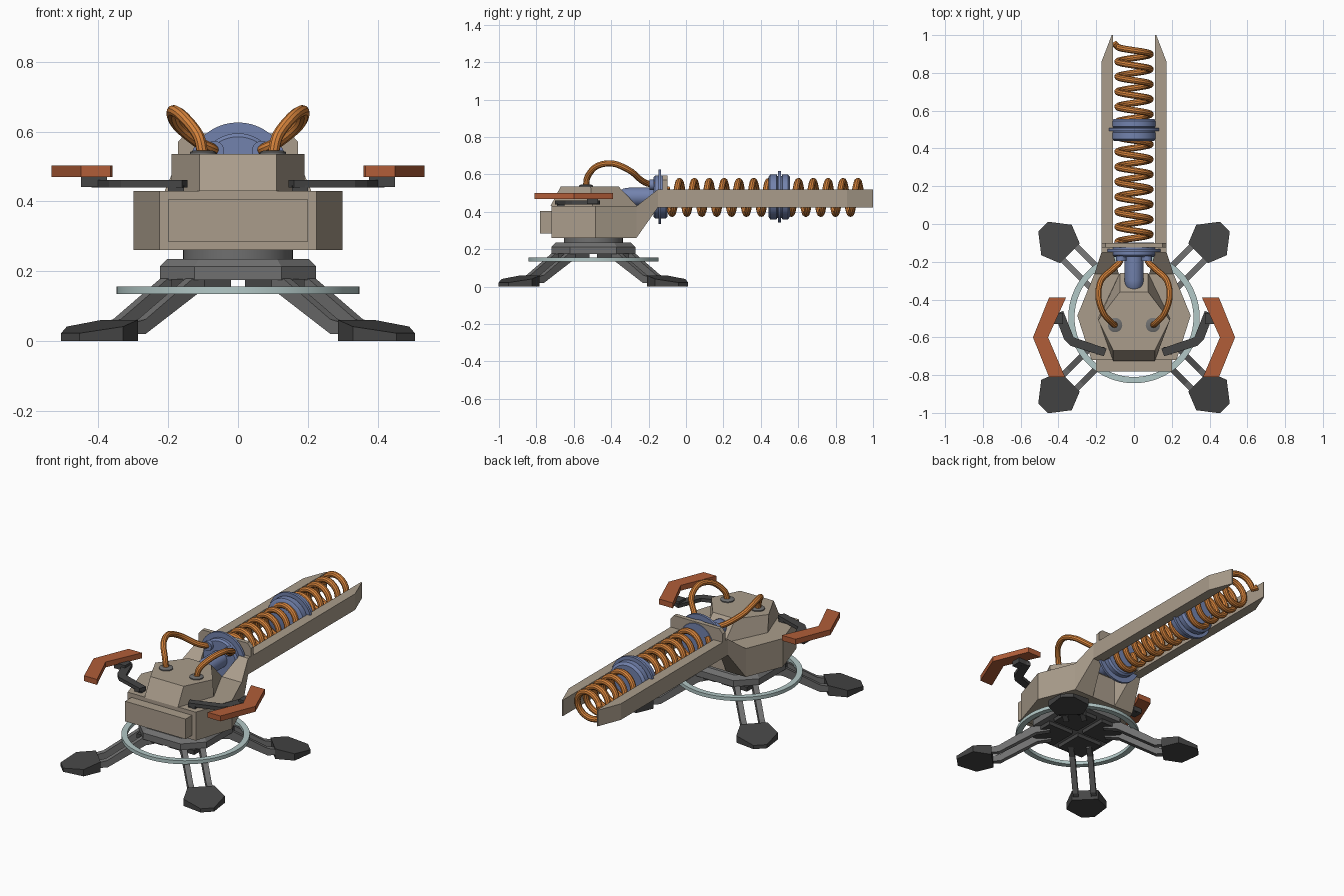
import bpy, bmesh, math
from mathutils import Vector, Matrix

if "Cube" in bpy.data.objects:
    bpy.data.objects.remove(bpy.data.objects["Cube"])

CY = -0.495   # centre of the stand along y
AXIS_Z = 0.48  # height of the barrel axis


def material(name, rgb):
    m = bpy.data.materials.new(name)
    m.diffuse_color = (*rgb, 1)
    m.use_nodes = True
    m.node_tree.nodes["Principled BSDF"].inputs["Base Color"].default_value = m.diffuse_color
    return m


TAN = material("tan_shell", (0.40, 0.335, 0.26))
ORANGE = material("orange_coil", (0.68, 0.23, 0.045))
RUST = material("rust_grip", (0.44, 0.11, 0.04))
BLUE = material("blue_steel", (0.17, 0.225, 0.42))
GREY = material("mid_grey", (0.16, 0.16, 0.16))
DARK = material("dark_grey", (0.06, 0.06, 0.06))
PALE = material("pale_teal", (0.45, 0.58, 0.57))


def add(name, mesh, mat, smooth=False):
    mesh.materials.clear()
    mesh.materials.append(mat)
    ob = bpy.data.objects.new(name, mesh)
    bpy.context.collection.objects.link(ob)
    if smooth:
        bpy.ops.object.select_all(action='DESELECT')
        ob.select_set(True)
        bpy.context.view_layer.objects.active = ob
        bpy.ops.object.shade_smooth_by_angle(angle=math.radians(35))
    return ob


def loft(name, a, b, mat):
    """Closed solid between two outlines with the same point count."""
    bm = bmesh.new()
    va, vb = [bm.verts.new(p) for p in a], [bm.verts.new(p) for p in b]
    n = len(a)
    bm.faces.new(va)
    bm.faces.new(vb)
    for i in range(n):
        j = (i + 1) % n
        bm.faces.new((va[i], va[j], vb[j], vb[i]))
    bmesh.ops.recalc_face_normals(bm, faces=bm.faces)
    me = bpy.data.meshes.new(name)
    bm.to_mesh(me)
    bm.free()
    return add(name, me, mat)


def prism(name, outline, z0, z1, mat):
    return loft(name, [(x, y, z0) for x, y in outline], [(x, y, z1) for x, y in outline], mat)


def box(name, x0, x1, y0, y1, z0, z1, mat):
    return prism(name, [(x0, y0), (x1, y0), (x1, y1), (x0, y1)], z0, z1, mat)


def both(half):
    """Mirror a front-to-back half outline across x."""
    return list(half) + [(-p[0], *p[1:]) for p in reversed(half)]


def lathe(name, profile, mat, origin, along_y=False, closed=False, seg=48):
    """Spin (radius, height) points round z, or round y."""
    bm = bmesh.new()
    rings = [[bm.verts.new((r * math.cos(t), r * math.sin(t), h))
              for t in [2 * math.pi * k / seg for k in range(seg)]] for r, h in profile]
    pairs = list(zip(rings, rings[1:]))
    if closed:
        pairs.append((rings[-1], rings[0]))
    else:
        bm.faces.new(rings[0])
        bm.faces.new(rings[-1])
    for p, q in pairs:
        for k in range(seg):
            l = (k + 1) % seg
            bm.faces.new((p[k], p[l], q[l], q[k]))
    if along_y:
        bm.transform(Matrix.Rotation(-math.pi / 2, 4, 'X'))
    bm.transform(Matrix.Translation(origin))
    bmesh.ops.recalc_face_normals(bm, faces=bm.faces)
    me = bpy.data.meshes.new(name)
    bm.to_mesh(me)
    bm.free()
    return add(name, me, mat, True)


def tube(name, pts, radius, mat):
    """Round tube along a list of points."""
    cu = bpy.data.curves.new(name + "_path", 'CURVE')
    cu.dimensions = '3D'
    cu.bevel_depth = radius
    cu.bevel_resolution = 3
    cu.use_fill_caps = True
    sp = cu.splines.new('POLY')
    sp.points.add(len(pts) - 1)
    for p, q in zip(sp.points, pts):
        p.co = (*q, 1)
    tmp = bpy.data.objects.new(name + "_path", cu)
    bpy.context.collection.objects.link(tmp)
    dg = bpy.context.evaluated_depsgraph_get()
    me = bpy.data.meshes.new_from_object(tmp.evaluated_get(dg))
    bpy.data.objects.remove(tmp)
    return add(name, me, mat, True)


def spline(pts, steps=8):
    """Smooth curve through the points."""
    v = [Vector(p) for p in pts]
    v = [2 * v[0] - v[1]] + v + [2 * v[-1] - v[-2]]
    out = []
    for a, b, c, d in zip(v, v[1:], v[2:], v[3:]):
        for k in range(steps):
            t = k / steps
            out.append(0.5 * (2 * b + (c - a) * t + (2 * a - 5 * b + 4 * c - d) * t * t
                              + (3 * b - a - 3 * c + d) * t ** 3))
    return out + [v[-2]]


# Stand: four legs with split rails and wedge feet
rail = [(.15, .185), (.25, .178), (.44, .062), (.52, .045), (.52, .02), (.44, .02), (.23, .135), (.15, .145)]
foot = [(.48, .074), (.58, .114), (.68, .037), (.68, -.037), (.58, -.114), (.48, -.074)]
for i in range(4):
    ang = math.radians(45 + 90 * i)
    c, s = math.cos(ang), math.sin(ang)

    def place(r, w, z):
        return (r * c - w * s, CY + r * s + w * c, z)
    for side in (-1, 1):
        loft("leg_rail", [place(r, side * .035, z) for r, z in rail],
             [place(r, side * .066, z) for r, z in rail], GREY)
    loft("foot", [place(r, w, 0) for r, w in foot],
         [place(r, w, .06 - (r - .48) * .19) for r, w in foot], DARK)
    sx, sy = (1 if c > 0 else -1), (1 if s > 0 else -1)
    box("hub_under_plate", *sorted((sx * .02, sx * .19)),
        *sorted((CY + sy * .02, CY + sy * .19)), .152, .178, DARK)

# Ring round the legs
lathe("stand_ring", [(.315, .135), (.348, .135), (.348, .156), (.315, .156)], PALE,
      (0, CY, 0), closed=True, seg=64)

# Hub and turntable


def chamfered(h, ch):
    return [(x, y + CY) for x, y in [(h, -h + ch), (h, h - ch), (h - ch, h), (-h + ch, h),
                                     (-h, h - ch), (-h, -h + ch), (-h + ch, -h), (h - ch, -h)]]


prism("hub", chamfered(.224, .1), .175, .213, GREY)
loft("hub_bevel", [(x, y, .213) for x, y in chamfered(.224, .1)],
     [(x, y, .235) for x, y in chamfered(.202, .09)], GREY)
lathe("turntable", [(.157, .23), (.157, .265)], GREY, (0, CY, 0))

# Body shell with front panel and raised cap
prism("body", both([(.225, -.72), (.30, -.485), (.21, -.265)]), .26, .43, TAN)
box("front_panel", -.2, .2, -.78, -.71, .285, .405, TAN)
loft("body_cap", both([(.11, -.725, .43), (.19, -.5, .43), (.075, -.26, .43)]),
     both([(.11, -.67, .535), (.19, -.51, .535), (.075, -.36, .535)]), TAN)

# Barrel cradle: shoulder arms, long side rails and end plate
for s, side in ((-1, "left"), (1, "right")):
    loft(side + "_shoulder",
         [(s * x, -.265, z) for x, z in [(.08, .26), (.21, .26), (.21, .43), (.08, .43)]],
         [(s * x, -.15, z) for x, z in [(.112, .424), (.172, .424), (.172, .52), (.112, .52)]], TAN)
    prism(side + "_rail", [(s * x, y) for x, y in
                           [(.112, -.15), (.172, -.15), (.172, .86), (.118, 1.0), (.112, 1.0)]],
          .424, .52, TAN)
plate = both([(.172, .43), (.172, .57), (.15, .595)])
loft("cradle_plate", [(x, -.125, z) for x, z in plate], [(x, -.1, z) for x, z in plate], TAN)

# Blue drum, collar and nose on the barrel axis
axis = (0, 0, AXIS_Z)
lathe("rear_drum", [(.105, -.175), (.115, -.165), (.115, -.147), (.146, -.147), (.146, -.133),
                    (.115, -.133), (.115, -.108), (.105, -.098)], BLUE, axis, True)
lathe("barrel_collar", [(.105, .44), (.12, .45), (.12, .485), (.112, .488), (.112, .492), (.138, .492),
                        (.138, .508), (.112, .508), (.112, .512), (.12, .515), (.12, .545), (.105, .557)],
      BLUE, axis, True)
lathe("nose", [(.025, -.36), (.045, -.335), (.05, -.30), (.05, -.16)], BLUE, axis, True)

# Long coil spring
pitch, turns, steps = .0795, 13.1, 28
coil = []
for k in range(int(turns * steps) + 1):
    n = 12.25 - turns + k / steps
    t = math.pi / 2 + 2 * math.pi * n
    coil.append((.087 * math.cos(t), -.035 + pitch * n, AXIS_Z - .003 + .087 * math.sin(t)))
coil.append((-.105, coil[-1][1] + .02, coil[-1][2] + .01))
tube("coil", coil, .0175, ORANGE)

# Hoses, grommets, side handles
hose = [(.10, -.535, .53), (.115, -.525, .59), (.16, -.475, .645), (.188, -.39, .658),
        (.175, -.3, .62), (.115, -.24, .57), (.075, -.2, .55), (.068, -.155, .545)]
grip = [(.36, -.39), (.45, -.39), (.535, -.60), (.45, -.81), (.365, -.81), (.455, -.60)]
arm = [(.145, -.665), (.325, -.605), (.375, -.475), (.39, -.455), (.42, -.465),
       (.45, -.5), (.36, -.64), (.33, -.655), (.16, -.705)]
arm = [(.145, -.66), (.32, -.60), (.375, -.46), (.42, -.48), (.37, -.61), (.335, -.645), (.16, -.70)]
for s, side in ((-1, "left"), (1, "right")):
    tube(side + "_hose", spline([(s * x, y, z) for x, y, z in hose]), .0165, ORANGE)
    lathe(side + "_hose_grommet", [(.038, .53), (.038, .541), (.026, .546)], GREY,
          (s * .10, -.535, 0), seg=24)
    lathe(side + "_drum_socket", [(.028, -.195), (.028, -.17)], BLUE,
          (s * .068, 0, .545), True, seg=24)
    prism(side + "_handle_arm", [(s * x, y) for x, y in arm], .44, .461, DARK)
    box(side + "_arm_pivot", *sorted((s * .155, s * .2)), -.69, -.65, .425, .445, DARK)
    box(side + "_grip_mount", *sorted((s * .375, s * .45)), -.53, -.47, .441, .475, DARK)
    prism(side + "_grip", [(s * x, y) for x, y in grip], .47, .502, RUST)
